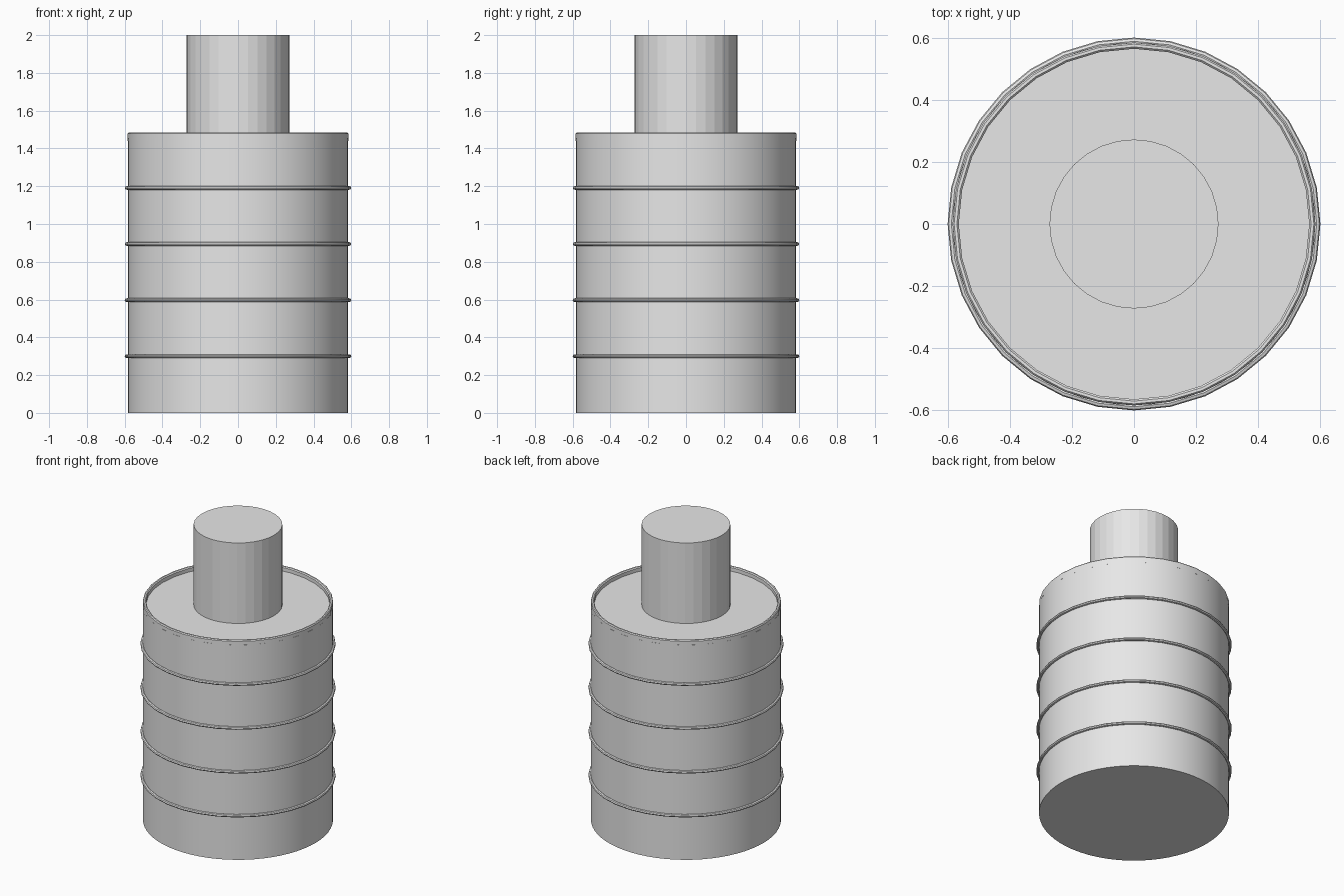
import bpy, math

if "Cube" in bpy.data.objects:
    bpy.data.objects.remove(bpy.data.objects["Cube"])

grey = bpy.data.materials.new("light_grey")
grey.diffuse_color = (0.8, 0.8, 0.8, 1)
grey.use_nodes = True
grey.node_tree.nodes["Principled BSDF"].inputs["Base Color"].default_value = grey.diffuse_color


def finish(name, angle):
    o = bpy.context.object
    o.name = name
    o.data.materials.append(grey)
    if angle:
        bpy.ops.object.shade_smooth_by_angle(angle=math.radians(angle))
    return o


def cylinder(name, radius, z0, z1, sides, angle=0):
    bpy.ops.mesh.primitive_cylinder_add(vertices=sides, radius=radius, depth=z1 - z0,
                                        location=(0, 0, (z0 + z1) / 2))
    return finish(name, angle)


def lathe(name, profile, sides=32):
    """Revolve a closed (radius, z) profile into a hoop."""
    n = len(profile)
    verts = [(r * math.cos(2 * math.pi * i / sides), r * math.sin(2 * math.pi * i / sides), z)
             for i in range(sides) for r, z in profile]
    faces = [(i * n + j, (i + 1) % sides * n + j,
              (i + 1) % sides * n + (j + 1) % n, i * n + (j + 1) % n)
             for i in range(sides) for j in range(n)]
    me = bpy.data.meshes.new(name)
    me.from_pydata(verts, [], faces)
    o = bpy.data.objects.new(name, me)
    bpy.context.collection.objects.link(o)
    bpy.ops.object.select_all(action='DESELECT')
    o.select_set(True)
    bpy.context.view_layer.objects.active = o
    return finish(name, 30)


# Main drum, up to the recessed top
cylinder("drum_body", 0.583, 0, 1.455, 64, 30)

# Raised rim around the recessed top
lathe("top_rim", [(0.564, 1.44), (0.584, 1.44), (0.584, 1.479), (0.579, 1.485),
                  (0.570, 1.485), (0.564, 1.479)])

# Thin hoops around the drum
for k in range(1, 5):
    z = 0.297 * k + 0.003
    hoop = [(0.588 + 0.012 * math.cos(a * math.pi / 4), z + 0.010 * math.sin(a * math.pi / 4))
            for a in range(8)]
    lathe(f"hoop_{k}", hoop)

# Neck on top
cylinder("neck", 0.272, 1.45, 2.0, 32)
